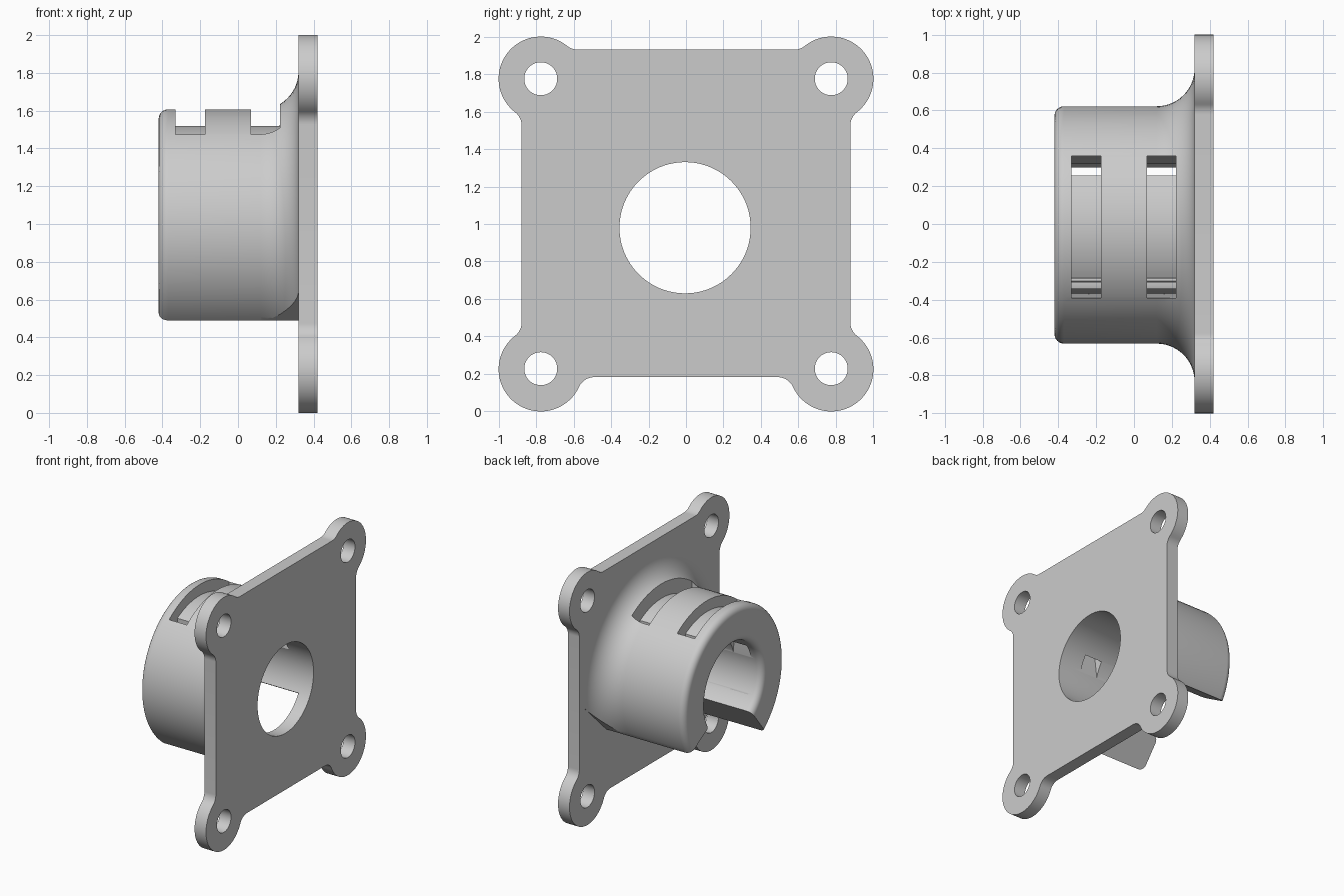
import bpy, bmesh, math
from math import sin, cos, pi, radians

cube = bpy.data.objects.get("Cube")
if cube:
    bpy.data.objects.remove(cube, do_unlink=True)

grey = bpy.data.materials.new("light_grey")
grey.use_nodes = True
grey.diffuse_color = (0.6, 0.6, 0.6, 1)
grey.node_tree.nodes["Principled BSDF"].inputs["Base Color"].default_value = (0.6, 0.6, 0.6, 1)

CY, CZ = -0.005, 0.98          # housing axis
BORE, OUTER = 0.35, 0.627
BACK, JOIN, FACE = -0.42, 0.32, 0.42


def arc(c, r, a0, a1, n=12):
    return [(c[0] + r * cos(a0 + (a1 - a0) * i / n),
             c[1] + r * sin(a0 + (a1 - a0) * i / n)) for i in range(n + 1)]


def finish(name, bm):
    bmesh.ops.remove_doubles(bm, verts=bm.verts, dist=1e-5)
    bmesh.ops.recalc_face_normals(bm, faces=bm.faces)
    mesh = bpy.data.meshes.new(name)
    bm.to_mesh(mesh)
    bm.free()
    obj = bpy.data.objects.new(name, mesh)
    bpy.context.collection.objects.link(obj)
    mesh.materials.append(grey)
    return obj


def prism(name, pts, x0, x1):
    """Extrude a (y, z) outline along x."""
    bm = bmesh.new()
    face = bm.faces.new([bm.verts.new((x0, y, z)) for y, z in pts])
    new = bmesh.ops.extrude_face_region(bm, geom=[face])["geom"]
    bmesh.ops.translate(bm, vec=(x1 - x0, 0, 0),
                        verts=[v for v in new if isinstance(v, bmesh.types.BMVert)])
    return finish(name, bm)


def carve(obj, cutters):
    bpy.context.view_layer.objects.active = obj
    for c in cutters:
        c.hide_render = True
        mod = obj.modifiers.new("cut", 'BOOLEAN')
        mod.operation, mod.solver, mod.object = 'DIFFERENCE', 'EXACT', c
        bpy.ops.object.modifier_apply(modifier=mod.name)
        bpy.data.objects.remove(c, do_unlink=True)


def smooth(obj):
    bpy.ops.object.select_all(action='DESELECT')
    obj.select_set(True)
    bpy.context.view_layer.objects.active = obj
    bpy.ops.object.shade_smooth_by_angle(angle=radians(25))


# Mounting plate: square with a round lobe blended into each corner
LOBE, BLEND, LY = 0.225, 0.09, 0.775


def toward(a, b):
    return math.atan2(b[1] - a[1], b[0] - a[0])


def swing(c, r, a0, a1, n):
    """Arc taking the shorter way round."""
    return arc(c, r, a0, a0 + (a1 - a0 + pi) % (2 * pi) - pi, n)


def corner(sy, sz):
    lobe = (sy * LY, 1.775 if sz > 0 else 0.225)
    ey, ez = sy * 0.877, 1.93 if sz > 0 else 0.183
    d = LOBE + BLEND
    fy, fz = ey + sy * BLEND, ez + sz * BLEND
    f1 = (fy, lobe[1] - sz * math.sqrt(d * d - (fy - lobe[0]) ** 2))
    f2 = (lobe[0] - sy * math.sqrt(d * d - (fz - lobe[1]) ** 2), fz)
    out = math.atan2(sz, sy)
    pts = swing(f1, BLEND, math.atan2(0, -sy), toward(f1, lobe), 8)
    pts += swing(lobe, LOBE, toward(lobe, f1), out, 20)[1:]
    pts += swing(lobe, LOBE, out, toward(lobe, f2), 20)[1:]
    pts += swing(f2, BLEND, toward(f2, lobe), math.atan2(-sz, 0), 8)[1:]
    return pts if sy * sz > 0 else pts[::-1]


outline = [p for s in ((1, 1), (-1, 1), (-1, -1), (1, -1)) for p in corner(*s)]
plate = prism("mounting_plate", outline, JOIN, FACE)
holes = [prism("hole_cutter", arc((y, z), 0.088, 0, 2 * pi, 40)[:-1], 0.2, 0.6)
         for y in (-LY, LY) for z in (0.228, 1.775)]
holes.append(prism("bore_cutter", arc((CY, CZ), BORE, 0, 2 * pi, 96)[:-1], 0.2, 0.6))
carve(plate, holes)
smooth(plate)

# Housing: turned profile (x, radius) with rounded rims and a flared foot
RIM, FLARE = 0.05, 0.2
profile = [(JOIN, BORE)]
profile += arc((BACK + RIM, BORE + RIM), RIM, 1.5 * pi, pi, 6)
profile += arc((BACK + RIM, OUTER - RIM), RIM, pi, pi / 2, 6)
profile += arc((JOIN - FLARE, OUTER + FLARE), FLARE, -pi / 2, 0, 14)
bm = bmesh.new()
ring = [bm.verts.new((x, CY, CZ + r)) for x, r in profile]
edges = [bm.edges.new((a, b)) for a, b in zip(ring, ring[1:] + ring[:1])]
bmesh.ops.spin(bm, geom=ring + edges, cent=(0, CY, CZ), axis=(1, 0, 0),
               angle=2 * pi, steps=96, use_duplicate=False)
housing = finish("cable_housing", bm)


def polar(r, deg):
    """Point at an angle measured from straight down, positive toward +y."""
    return (CY + r * sin(radians(deg)), CZ - r * cos(radians(deg)))


# Lower opening: radial walls, with the flare trimmed back on both sides
def opening_side(deg, sign):
    p, q = polar(OUTER, deg), polar(OUTER + FLARE, deg + sign * 27.5)
    far = (p[0] + 2.5 * (q[0] - p[0]), p[1] + 2.5 * (q[1] - p[1]))
    return [p, far, (far[0], -0.5)]


opening = [(CY, CZ)] + opening_side(60, 1) + opening_side(-38.5, -1)[::-1]
cutters = [prism("opening_cutter", opening, -0.7, 0.5)]

# Strap slots: a groove over the top that dives into the bore on each side
half = [(0.375, 0.95), (0.375, 0.48), (0.29, -0.19), (0.2, 0.0), (0.272, 0.15)]
shift = -0.015
floor = arc((0, 0), 0.54, radians(59.8), radians(120.2), 20)
section = half + floor + [(-y, z) for y, z in half[::-1]]
section = [(y + shift, z + CZ) for y, z in section]
for x0, x1 in ((-0.33, -0.175), (0.07, 0.222)):
    cutters.append(prism("slot_cutter", section, x0, x1))
carve(housing, cutters)
smooth(housing)
